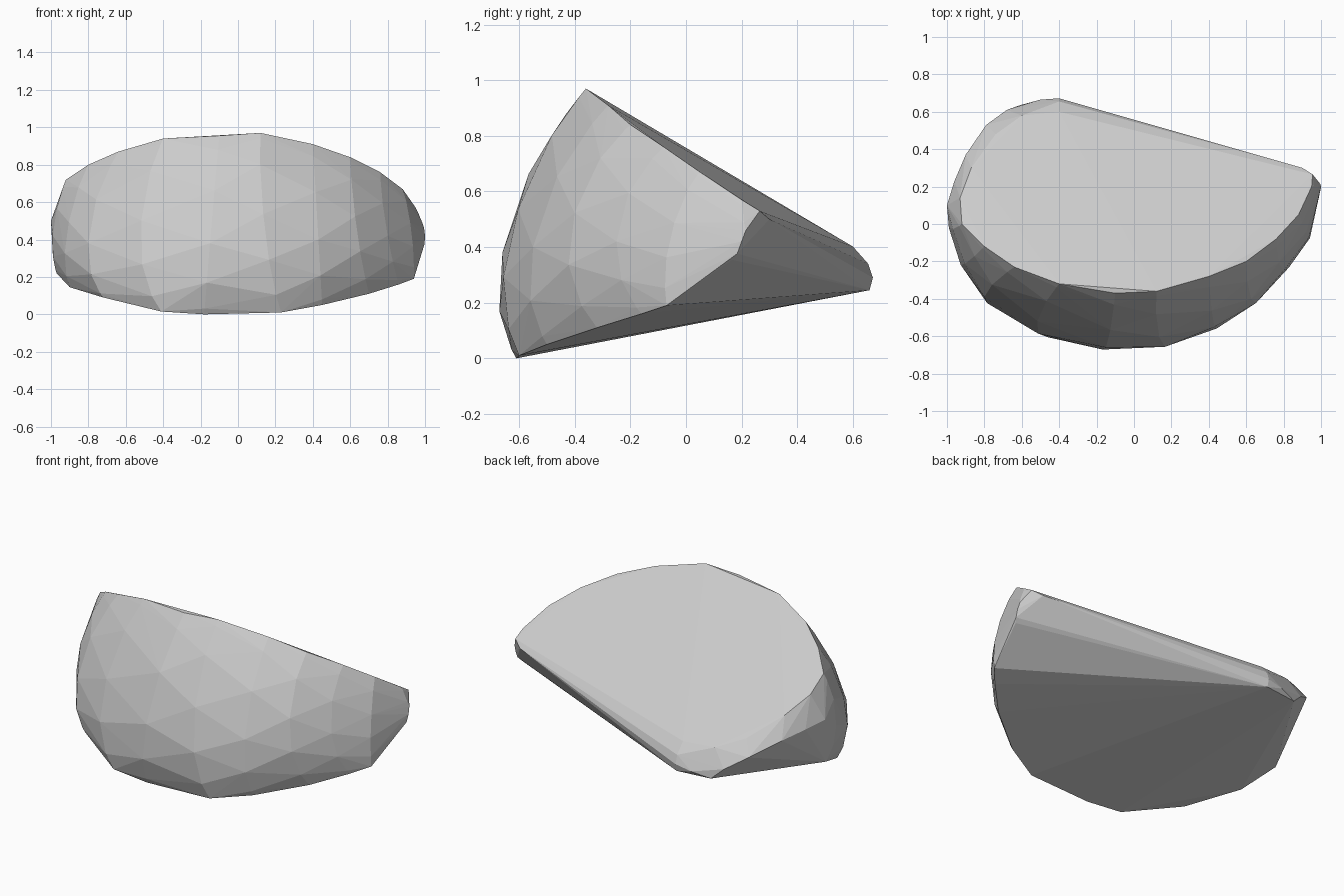
import bpy, bmesh
from mathutils import Vector

if "Cube" in bpy.data.objects:
    bpy.data.objects.remove(bpy.data.objects["Cube"])

# Columns of the curved front wall: top rim, belly, bottom rim
COLUMNS = [
    ((-.92, .00, .72), (-.99, -.02, .42), (-.97, .05, .22)),
    ((-.80, -.12, .80), (-.92, -.22, .40), (-.90, -.16, .145)),
    ((-.64, -.23, .87), (-.80, -.39, .38), (-.72, -.43, .09)),
    ((-.40, -.32, .94), (-.52, -.56, .37), (-.41, -.60, .015)),
    ((-.10, -.37, .955), (-.15, -.66, .38), (-.18, -.61, .00)),
    ((.12, -.36, .97), (.15, -.64, .40), (.23, -.60, .01)),
    ((.40, -.28, .91), (.43, -.55, .40), (.45, -.50, .05)),
    ((.60, -.20, .84), (.64, -.42, .42), (.70, -.32, .11)),
    ((.76, -.08, .76), (.80, -.25, .42), (.86, -.16, .16)),
    ((.88, .05, .67), (.93, -.06, .42), (.94, -.07, .19)),
    ((.95, .20, .57), (1.0, .20, .42), (.98, .16, .35)),
]

# Thin rounded back edge where the two flat cuts nearly meet
BACK = [
    (.90, .30, .50), (.955, .265, .53), (.995, .215, .46),
    (-.40, .60, .402), (-.40, .655, .34), (-.40, .672, .29), (-.40, .66, .245),
    (-.50, .665, .27), (-.61, .635, .245), (-.60, .58, .41), (-.68, .61, .31),
    (-.79, .53, .38), (-.74, .48, .465), (-.90, .37, .45), (-.87, .30, .57),
    (-.96, .23, .48), (-1.0, .10, .50), (-.93, .14, .65),
]


def on_curve(top, belly, bottom, t):
    """Bulging curve: tight shoulder above the belly, rounder below it."""
    top, belly, bottom = Vector(top), Vector(belly), Vector(bottom)
    bulge = belly - (top + bottom) / 2
    power = 3.2 if t < .5 else 1.8
    return top.lerp(bottom, t) + bulge * (1 - abs(2*t - 1) ** power)


# Staggered samples down each column give irregular chipped facets
points = [Vector(p) for p in BACK]
for i, col in enumerate(COLUMNS):
    steps = (0, .02, .12, .36, .62, .86, 1) if i % 2 else (0, .05, .22, .5, .75, .95, 1)
    points += [on_curve(*col, t) for t in steps]

# Faceted stone: convex hull of the samples
bm = bmesh.new()
for p in points:
    bm.verts.new(p)
hull = bmesh.ops.convex_hull(bm, input=bm.verts)
loose = {g for g in hull["geom_interior"] + hull["geom_unused"]
         if isinstance(g, bmesh.types.BMVert)}
bmesh.ops.delete(bm, geom=list(loose), context='VERTS')
bmesh.ops.recalc_face_normals(bm, faces=bm.faces)

# Stand it on the ground
low = min(v.co.z for v in bm.verts)
bmesh.ops.translate(bm, verts=bm.verts, vec=(0, 0, -low))

mesh = bpy.data.meshes.new("rock")
bm.to_mesh(mesh)
bm.free()
rock = bpy.data.objects.new("rock", mesh)
bpy.context.collection.objects.link(rock)
